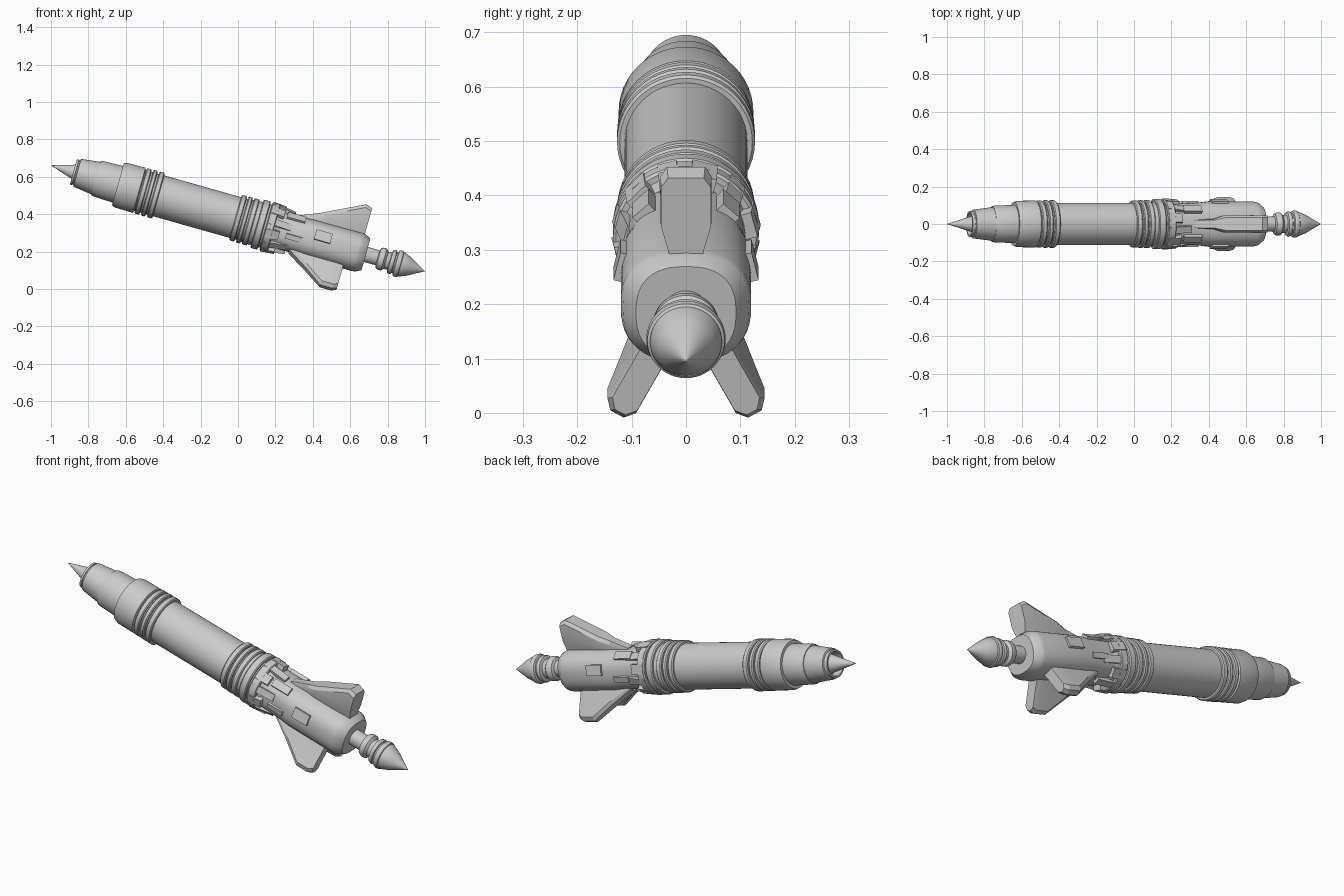
import bpy, bmesh, math
from mathutils import Matrix

cube = bpy.data.objects.get("Cube")
if cube:
    bpy.data.objects.remove(cube, do_unlink=True)

grey = bpy.data.materials.new("light_grey")
grey.use_nodes = True
grey.diffuse_color = (0.6, 0.6, 0.6, 1)
grey.node_tree.nodes["Principled BSDF"].inputs["Base Color"].default_value = (0.6, 0.6, 0.6, 1)

# Parts are built along local +x (nose to tail), then tilted into place
PLACE = Matrix.Translation((-1, 0, 0.661)) @ Matrix.Rotation(math.radians(15.8), 4, 'Y')


def finish(name, bm, roll=0, angle=28):
    bmesh.ops.recalc_face_normals(bm, faces=bm.faces)
    bm.transform(PLACE @ Matrix.Rotation(math.radians(roll), 4, 'X'))
    mesh = bpy.data.meshes.new(name)
    bm.to_mesh(mesh)
    bm.free()
    mesh.materials.append(grey)
    mesh.shade_smooth()
    mesh.set_sharp_from_angle(angle=math.radians(angle))
    obj = bpy.data.objects.new(name, mesh)
    bpy.context.collection.objects.link(obj)
    return obj


def loft(name, rings, roll=0, angle=28):
    """Skin a list of equal-length point rings and cap both ends."""
    bm = bmesh.new()
    rows = [[bm.verts.new(p) for p in ring] for ring in rings]
    n = len(rows[0])
    for a, b in zip(rows, rows[1:]):
        for i in range(n):
            bm.faces.new((a[i], a[(i + 1) % n], b[(i + 1) % n], b[i]))
    bm.faces.new(rows[0])
    bm.faces.new(rows[-1])
    return finish(name, bm, roll, angle)


def circle(s, ry, rz, n=48, power=1.0):
    pts = []
    for i in range(n):
        a = 2 * math.pi * i / n
        c, d = math.cos(a), math.sin(a)
        pts.append((s, ry * math.copysign(abs(c) ** power, c),
                    rz * math.copysign(abs(d) ** power, d)))
    return pts


def lathe(name, profile):
    return loft(name, [circle(s, max(r, 0.0005), max(r, 0.0005)) for s, r in profile])


def plate(name, s0, s1, half, top0, top1, roll, base=0.08):
    """Tapered block standing on the body; roll 0 is the top, going round the axis."""
    return loft(name, [[(s, -half, base), (s, half, base), (s, half, top), (s, -half, top)]
                       for s, top in ((s0, top0), (s1, top1))], roll)


# Nose cone sunk in a cup
lathe("nose_cone", [(0, 0), (0.18, 0.056)])
lathe("nose_cup", [(0.17, 0.02), (0.165, 0.057), (0.125, 0.06), (0.125, 0.069), (0.136, 0.071),
                   (0.138, 0.068), (0.144, 0.068), (0.146, 0.077), (0.25, 0.09), (0.26, 0.09)])

# Stepped front sections
lathe("stepped_front", [(0.25, 0.08), (0.25, 0.094), (0.26, 0.098), (0.372, 0.102),
                        (0.372, 0.117), (0.392, 0.124), (0.49, 0.125), (0.495, 0.113), (0.6, 0.113)])

# Long main barrel
lathe("main_barrel", [(0.48, 0.113), (1.06, 0.113)])

# Raised bands around the barrel
for i, (s, w, r) in enumerate([(0.498, 0.028, 0.126), (0.535, 0.024, 0.127), (0.568, 0.03, 0.127),
                               (1.025, 0.03, 0.126), (1.063, 0.024, 0.128), (1.095, 0.03, 0.128),
                               (1.145, 0.04, 0.134), (1.195, 0.045, 0.134)]):
    e = 0.005
    lathe(f"band_{i + 1}", [(s, 0.1), (s, r - e), (s + e, r), (s + w - e, r),
                            (s + w, r - e), (s + w, 0.1)])
lathe("collar_core", [(1.05, 0.113), (1.13, 0.119), (1.235, 0.12), (1.27, 0.108)])

# Squarish tail housing with a bevelled end
loft("tail_housing", [circle(s, ry, rz, 48, 0.8) for s, ry, rz in
                      ((1.2, 0.108, 0.1), (1.38, 0.112, 0.1), (1.44, 0.12, 0.104),
                       (1.7, 0.12, 0.106), (1.72, 0.116, 0.103), (1.75, 0.092, 0.088))])

# Tabs gripping the housing from the collar
for i in range(12):
    long_tab = i % 2 == 0
    plate(f"collar_tab_{i + 1}", 1.2, 1.33 if long_tab else 1.275, 0.018 if long_tab else 0.024,
          0.136, 0.116 if long_tab else 0.13, i * 30 + 15)
for side in (-1, 1):
    plate("shoulder_block", 1.29, 1.39, 0.02, 0.125, 0.125, side * 42)
    plate("side_block", 1.31, 1.4, 0.014, 0.122, 0.122, side * 100)
    plate("side_panel", 1.46, 1.55, 0.027, 0.131, 0.131, side * 76)


def fin(name, stations, roll):
    """Each station: position, height, half widths at the root, middle and top."""
    rings = []
    for s, top, root, mid, tip, mid_r in stations:
        half = [(root, 0.085), (mid, mid_r), (mid, max(mid_r, top - 0.018)), (tip, top)]
        rings.append([(s, y, z) for y, z in half] + [(s, -y, z) for y, z in reversed(half)])
    return loft(name, rings, roll, 20)


# Broad upper fin
fin("upper_fin", [(1.35, 0.104, 0.022, 0.022, 0.02, 0.09), (1.45, 0.145, 0.026, 0.028, 0.022, 0.11),
                  (1.5, 0.17, 0.028, 0.046, 0.034, 0.13), (1.68, 0.259, 0.028, 0.047, 0.035, 0.155),
                  (1.715, 0.247, 0.026, 0.046, 0.033, 0.155)], 0)

# Two lower fins, thinner toward the tip
for side, label in ((1, "back"), (-1, "front")):
    fin("lower_fin_" + label, [(1.35, 0.112, 0.026, 0.026, 0.022, 0.1),
                               (1.45, 0.18, 0.032, 0.03, 0.019, 0.11),
                               (1.56, 0.262, 0.034, 0.03, 0.014, 0.13),
                               (1.625, 0.262, 0.034, 0.03, 0.014, 0.13),
                               (1.65, 0.25, 0.03, 0.026, 0.011, 0.13)], side * 151)

# Tail stem, rings and pointed end
lathe("tail_point", [(1.72, 0.042), (1.815, 0.041), (1.82, 0.055), (1.832, 0.061), (1.85, 0.061),
                     (1.862, 0.048), (1.882, 0.048), (1.886, 0.064), (1.895, 0.067), (1.905, 0.065),
                     (1.908, 0.058), (1.915, 0.058), (1.918, 0.069), (1.928, 0.073), (1.942, 0.071),
                     (1.945, 0.066), (1.95, 0.066), (1.99, 0.05), (2.078, 0)])
